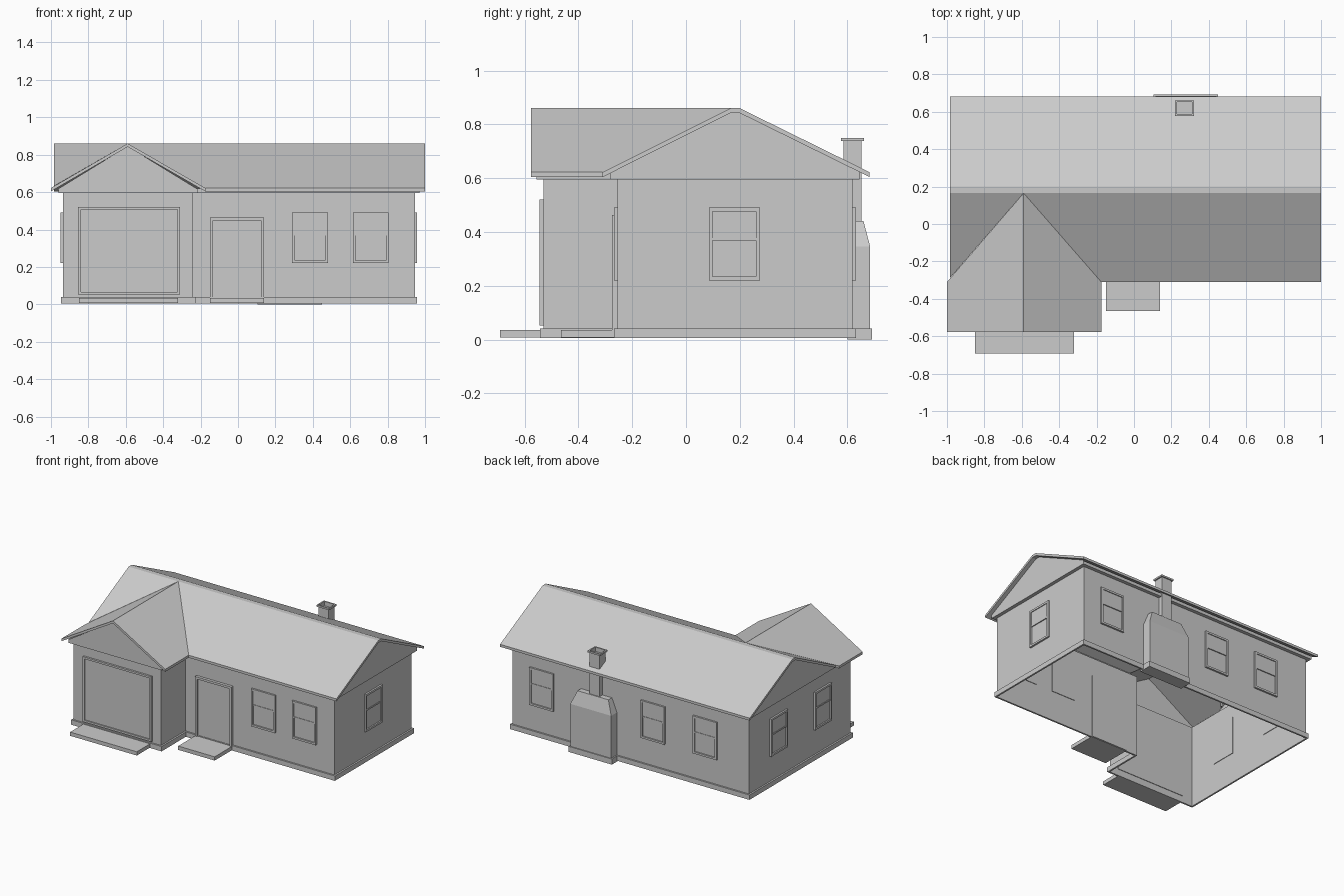
import bpy, bmesh, math
from mathutils import Matrix

if "Cube" in bpy.data.objects:
    bpy.data.objects.remove(bpy.data.objects["Cube"])


def finish(name, bm, recalc=True):
    if recalc:
        bmesh.ops.recalc_face_normals(bm, faces=bm.faces)
    me = bpy.data.meshes.new(name)
    bm.to_mesh(me)
    bm.free()
    ob = bpy.data.objects.new(name, me)
    bpy.context.collection.objects.link(ob)
    return ob


def bridge(bm, a, b):
    for i in range(len(a)):
        j = (i + 1) % len(a)
        bm.faces.new((a[i], a[j], b[j], b[i]))


def loft(bm, sections):
    """Closed stack of rectangles (x0, x1, y0, y1, z)."""
    rings = [[bm.verts.new(p) for p in ((x0, y0, z), (x1, y0, z), (x1, y1, z), (x0, y1, z))]
             for x0, x1, y0, y1, z in sections]
    for a, b in zip(rings, rings[1:]):
        bridge(bm, a, b)
    bm.faces.new(rings[0][::-1])
    bm.faces.new(rings[-1])


def solid(name, *sections):
    bm = bmesh.new()
    loft(bm, sections)
    return finish(name, bm)


def box(bm, x0, x1, y0, y1, z0, z1):
    loft(bm, [(x0, x1, y0, y1, z0), (x0, x1, y0, y1, z1)])


# L-shaped floor outline: x, y and outward direction at each corner
PLAN = [(-.935, -.53, -1, -1), (-.24, -.53, 1, -1), (-.24, -.255, 1, -1),
        (.945, -.255, 1, -1), (.945, .62, 1, 1), (-.935, .62, -1, 1)]


def perimeter(name, profile):
    """Open shell: sweep (offset, z) points around the outline."""
    bm = bmesh.new()
    rings = [[bm.verts.new((x + sx * o, y + sy * o, z)) for x, y, sx, sy in PLAN]
             for o, z in profile]
    for a, b in zip(rings, rings[1:]):
        bridge(bm, a, b)
    return finish(name, bm, False)


perimeter("foundation_trim", [(0, .005), (.012, .005), (.012, .04), (0, .04)])
perimeter("walls", [(0, .005), (0, .595)])
perimeter("eave_soffit", [(0, .595), (.025, .595), (.025, .618)])

# Roof slopes as thin slabs
EAVE, RIDGE, THICK = .622, .86, .018
RF, RB, GX = .165, .20, -.59


def slab(bm, pts):
    top = [bm.verts.new(p) for p in pts]
    low = [bm.verts.new((x, y, z - THICK)) for x, y, z in pts]
    bridge(bm, low, top)
    bm.faces.new(top)
    bm.faces.new(low[::-1])


bm = bmesh.new()
L, R = -.985, 1.0
slab(bm, [(L, RB, RIDGE), (R, RB, RIDGE), (R, .683, EAVE), (L, .683, EAVE)])
slab(bm, [(L, RF, RIDGE), (R, RF, RIDGE), (R, RB, RIDGE), (L, RB, RIDGE)])
slab(bm, [(GX, RF, RIDGE), (-.175, -.31, EAVE), (R, -.31, EAVE), (R, RF, RIDGE)])
slab(bm, [(L, RF, RIDGE), (L, -.29, EAVE + .01), (GX, RF, RIDGE)])
finish("main_roof", bm)

bm = bmesh.new()
for ex in (-1.0, -.175):
    slab(bm, [(ex, -.577, EAVE), (GX, -.577, RIDGE), (GX, RF, RIDGE), (ex, -.31, EAVE)])
finish("garage_roof", bm)

# Gable end panels
for name, x in (("right_gable", .97), ("left_gable", -.96)):
    bm = bmesh.new()
    bm.faces.new([bm.verts.new((x, y, z)) for y, z in
                  ((-.28, .615), (.645, .615), (.645, .625), (RB, .845), (RF, .845), (-.28, .622))])
    finish(name, bm)
bm = bmesh.new()
bm.faces.new([bm.verts.new(p) for p in ((-.965, -.553, .615), (-.215, -.553, .615), (GX, -.553, .845))])
finish("garage_gable", bm)

# Framed openings, built facing -y then turned onto their wall
SIDES = {"front": (0, -.255), "garage": (0, -.53), "right": (90, .945),
         "back": (180, .62), "left": (-90, -.935)}


def opening(name, side, c, w, z0, z1, depth, border, sill=True, sash=False):
    bm = bmesh.new()
    h, b = w / 2, border
    box(bm, -h, -h + b, -depth, .004, z0, z1)
    box(bm, h - b, h, -depth, .004, z0, z1)
    box(bm, -h + b, h - b, -depth, .004, z1 - b, z1)
    zb = z0
    if sill:
        zb = z0 + b
        box(bm, -h + b, h - b, -depth, .004, z0, zb)
    if sash:
        mid = .372
        box(bm, -h + b, h - b, -depth * .8, .004, mid - .004, mid + .006)
        box(bm, -h + b, h - b, -depth * .55, .004, mid + .006, z1 - b)
        box(bm, -h + b, h - b, -depth * .25, .004, zb, mid - .004)
    else:
        box(bm, -h + b, h - b, -depth * .4, .004, zb, z1 - b)
    ang, d = SIDES[side]
    pos = (d, c, 0) if side in ("left", "right") else (c, d, 0)
    bm.transform(Matrix.Translation(pos) @ Matrix.Rotation(math.radians(ang), 4, 'Z'))
    finish(name, bm)


opening("garage_door", "garage", -.582, .545, .052, .52, .014, .014)
opening("front_door", "front", -.005, .29, .035, .463, .02, .016, sill=False)
for side, centres in (("front", (.385, .71)), ("right", (.18,)),
                      ("back", (.71, -.175, -.59)), ("left", (.29, -.21))):
    for i, c in enumerate(centres):
        opening(f"{side}_window_{i + 1}", side, c, .19, .22, .49, .013, .014, sash=True)

# Entrance slabs
for name, x0, x1, y0, y1 in (("garage_ramp", -.85, -.32, -.692, -.53),
                             ("front_step", -.15, .14, -.465, -.25)):
    solid(name, (x0, x1, y0, y1, .008), (x0, x1, y0, y1, .035))

# Chimney: base, tapered breast, stack with hollow cap
solid("chimney_base", (.105, .45, .60, .692, 0), (.105, .45, .60, .692, .04))
solid("chimney_breast", (.115, .44, .60, .685, .04), (.115, .44, .60, .685, .345),
      (.155, .40, .60, .66, .44))
solid("chimney_stack", (.23, .31, .585, .653, .43), (.23, .31, .585, .653, .738),
      (.22, .32, .577, .661, .738), (.22, .32, .577, .661, .75),
      (.23, .31, .587, .651, .75), (.23, .31, .587, .651, .72))
